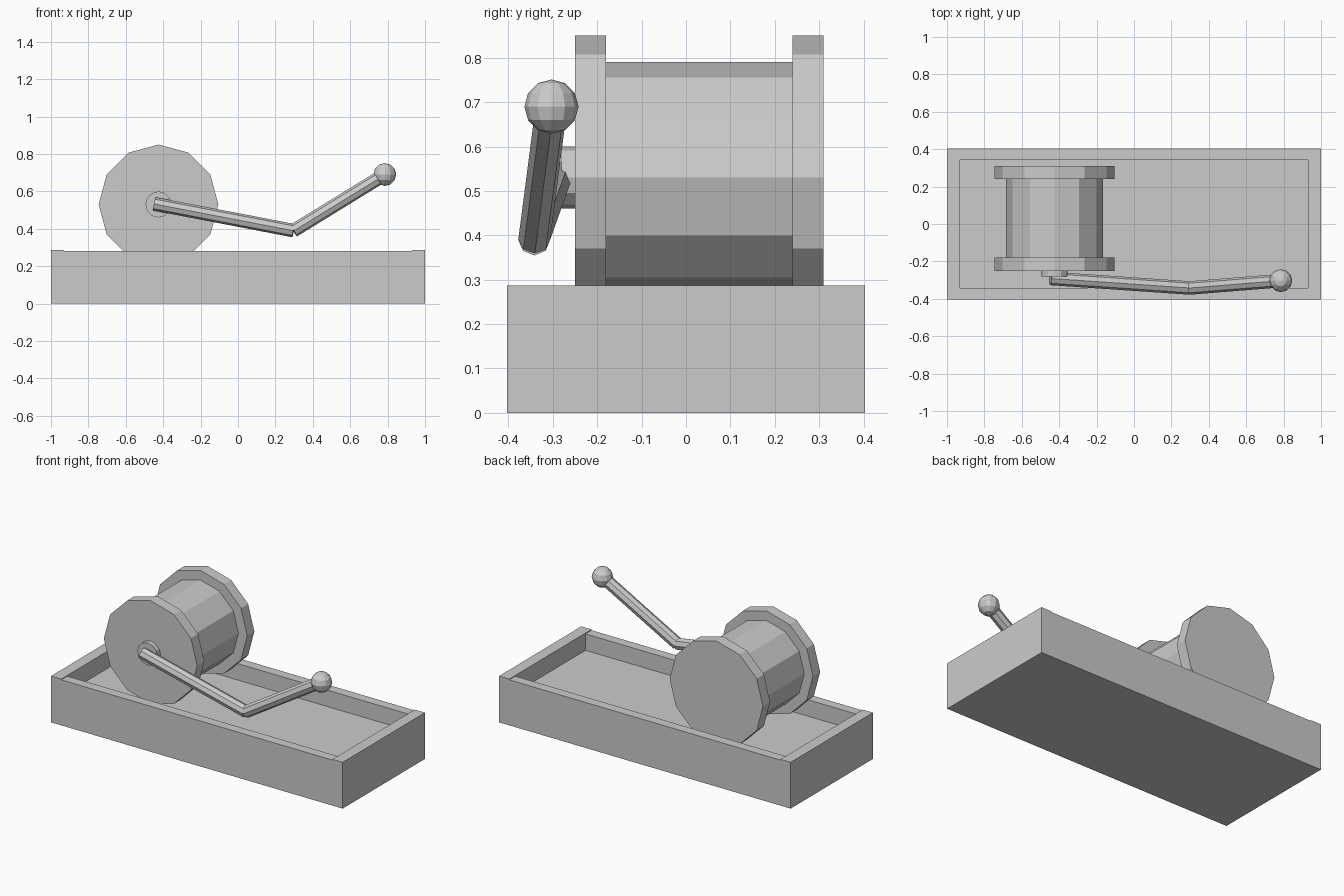
import bpy
from math import pi
from mathutils import Vector

cube = bpy.data.objects.get("Cube")
if cube:
    bpy.data.objects.remove(cube, do_unlink=True)

grey = bpy.data.materials.new("plain_grey")
grey.use_nodes = True
colour = (0.6, 0.6, 0.6, 1)
grey.diffuse_color = colour
grey.node_tree.nodes["Principled BSDF"].inputs["Base Color"].default_value = colour


def finish(name):
    ob = bpy.context.object
    ob.name = name
    ob.data.materials.append(grey)
    return ob


def box(name, low, high):
    low, high = Vector(low), Vector(high)
    bpy.ops.mesh.primitive_cube_add(size=1, location=(low + high) / 2)
    ob = finish(name)
    for v in ob.data.vertices:
        v.co = v.co * (high - low)


def rod(name, start, end, radius, sides):
    start, end = Vector(start), Vector(end)
    axis = end - start
    bpy.ops.mesh.primitive_cylinder_add(vertices=sides, radius=radius, depth=axis.length,
                                        location=(start + end) / 2)
    ob = finish(name)
    ob.rotation_euler = axis.to_track_quat('Z', 'Y').to_euler()


def disc(name, y_front, y_back, radius):
    # Twelve-sided cylinder on the drum axis
    bpy.ops.mesh.primitive_cylinder_add(vertices=12, radius=radius, depth=y_back - y_front,
                                        location=(DRUM_X, (y_front + y_back) / 2, DRUM_Z),
                                        rotation=(pi / 2, 0, 0))
    finish(name)


# Open tray: floor slab, two end boards and two slightly lower long boards
WIDE, INNER_X, INNER_Y, FLOOR = 0.403, 0.93, 0.343, 0.18
box("tray_floor", (-INNER_X, -INNER_Y, 0), (INNER_X, INNER_Y, FLOOR))
for name, s in (("left", 1), ("right", -1)):
    xs = sorted((s, s * INNER_X))
    box("tray_end_" + name, (xs[0], -WIDE, 0), (xs[1], WIDE, 0.287))
for name, s in (("back", 1), ("front", -1)):
    ys = sorted((s * WIDE, s * INNER_Y))
    box("tray_side_" + name, (-INNER_X, ys[0], 0), (INNER_X, ys[1], 0.282))

# Drum with flanges and a hub
DRUM_X, DRUM_Z = -0.425, 0.53
disc("drum_barrel", -0.18, 0.24, 0.26)
disc("front_flange", -0.25, -0.18, 0.32)
disc("back_flange", 0.24, 0.31, 0.32)
disc("crank_hub", -0.28, -0.25, 0.07)

# Bent crank with a ball knob
elbow, knob = (0.297, -0.342, 0.39), (0.785, -0.303, 0.69)
rod("crank_arm", (-0.447, -0.291, 0.533), elbow, 0.036, 8)
rod("crank_handle", elbow, knob, 0.036, 8)
bpy.ops.mesh.primitive_uv_sphere_add(segments=12, ring_count=6, radius=0.061, location=knob)
finish("crank_knob")
